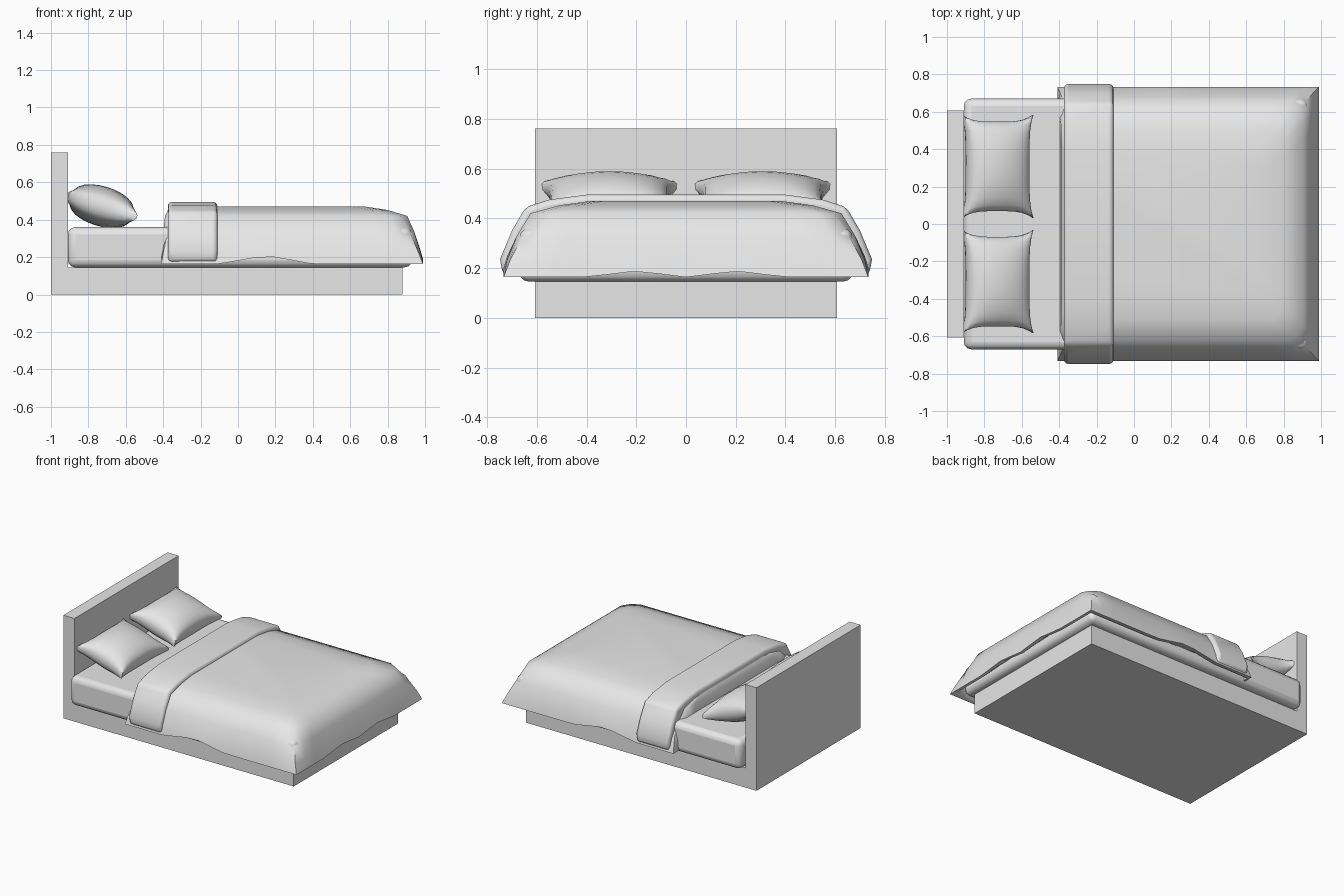
import bpy, bmesh, math
from mathutils import Matrix, Vector

cube = bpy.data.objects.get("Cube")
if cube:
    bpy.data.objects.remove(cube, do_unlink=True)

grey = bpy.data.materials.new("plain_grey")
grey.use_nodes = True
grey.diffuse_color = (0.8, 0.8, 0.8, 1)
grey.node_tree.nodes["Principled BSDF"].inputs["Base Color"].default_value = (0.8, 0.8, 0.8, 1)


def finish(name, bm, bevel=0, segments=3, smooth=True):
    """Turn a bmesh into a named object with optional rounded edges."""
    bmesh.ops.recalc_face_normals(bm, faces=bm.faces[:])
    mesh = bpy.data.meshes.new(name)
    bm.to_mesh(mesh)
    bm.free()
    mesh.materials.append(grey)
    ob = bpy.data.objects.new(name, mesh)
    bpy.context.scene.collection.objects.link(ob)
    if bevel:
        mod = ob.modifiers.new("rounding", "BEVEL")
        mod.width, mod.segments = bevel, segments
        mod.limit_method, mod.angle_limit = "ANGLE", math.radians(40)
    if smooth:
        bpy.ops.object.select_all(action="DESELECT")
        ob.select_set(True)
        bpy.context.view_layer.objects.active = ob
        bpy.ops.object.shade_smooth_by_angle(angle=math.radians(50))
    return ob


def extrude(name, outline, axis, start, end, **kw):
    """Extrude a closed outline of (a, z) points along x or y."""
    bm = bmesh.new()
    make = (lambda a, z, d: (d, a, z)) if axis == "x" else (lambda a, z, d: (a, d, z))
    face = bm.faces.new([bm.verts.new(make(a, z, start)) for a, z in outline])
    new = bmesh.ops.extrude_face_region(bm, geom=[face])["geom"]
    move = Vector(make(0, 0, end - start))
    bmesh.ops.translate(bm, vec=move, verts=[v for v in new if isinstance(v, bmesh.types.BMVert)])
    return finish(name, bm, **kw)


# Base and headboard share one L-shaped side profile
extrude("base_and_headboard",
        [(-1, 0), (0.88, 0), (0.88, 0.145), (-0.91, 0.145), (-0.91, 0.76), (-1, 0.76)],
        "y", -0.607, 0.607, smooth=False)

# Mattress
extrude("mattress", [(-0.91, 0.145), (0.93, 0.145), (0.93, 0.36), (-0.91, 0.36)],
        "y", -0.67, 0.67, bevel=0.04)


# Duvet: rings from the flat top out to a wavy hem, then tucked back under
def hem_wave(x, y, along_x):
    if along_x:
        return 0.045 * max(0, 1 - abs(x - 0.15) / 0.25)
    return 0.025 * max(0, 1 - abs(abs(y) - 0.2) / 0.2)


def duvet(name, rings, steps=14):
    bm = bmesh.new()
    corners = [(1, 1), (0, 1), (0, -1), (1, -1)]
    loops = []
    for x0, x1, half, z, cut, wave in rings:
        loop = []
        for i, (a, b) in enumerate(corners):
            c, d = corners[(i + 1) % 4]
            for k in range(steps):
                t = k / steps
                x = x0 + (x1 - x0) * (a + (c - a) * t)
                y = half * (b + (d - b) * t)
                lift = wave * hem_wave(x, y, b == d)
                if k == 0:      # soften the corner
                    x += cut * (1 - 2 * a)
                    y -= cut * b
                loop.append(bm.verts.new((x, y, z + lift)))
        loops.append(loop)
    for inner, outer in zip(loops, loops[1:]):
        for i in range(len(inner)):
            j = (i + 1) % len(inner)
            bm.faces.new((inner[i], inner[j], outer[j], outer[i]))
    bm.faces.new(loops[0])
    bm.faces.new(loops[-1])
    return finish(name, bm)


duvet("duvet", [
    (-0.36, 0.68, 0.38, 0.47, 0.03, 0),
    (-0.375, 0.80, 0.51, 0.452, 0.03, 0),
    (-0.39, 0.905, 0.625, 0.42, 0.035, 0),
    (-0.40, 0.945, 0.68, 0.33, 0.025, 0),
    (-0.41, 0.975, 0.72, 0.23, 0.012, 0.4),
    (-0.41, 0.99, 0.733, 0.163, 0, 1),
    (-0.40, 0.965, 0.70, 0.166, 0, 1),
    (-0.39, 0.92, 0.66, 0.22, 0, 0),
])

# Turned-back fold of the duvet
half = [(0.40, 0.495), (0.55, 0.475), (0.645, 0.445), (0.70, 0.35), (0.748, 0.235),
        (0.735, 0.17), (0.69, 0.175), (0.655, 0.21)]
extrude("duvet_fold", half + [(-y, z) for y, z in reversed(half)],
        "x", -0.375, -0.11, bevel=0.022)


# Pillows: puffed grids with pinched sides, leaning on the headboard
def pillow(name, side, n=12):
    bm = bmesh.new()
    place = Matrix.Translation((-0.73, 0.308 * side, 0.472)) @ Matrix.Rotation(math.radians(17), 4, "Y")
    for face_side in (1, -1):
        grid = []
        for i in range(n + 1):
            row = []
            u = math.sin(math.pi / 2 * (2 * i / n - 1))
            for j in range(n + 1):
                v = math.sin(math.pi / 2 * (2 * j / n - 1))
                x = 0.198 * u * (1 - 0.13 * (1 - v ** 4))
                y = 0.275 * v * (1 - 0.13 * (1 - u ** 4))
                puff = ((1 - u * u) * (1 - v * v)) ** 0.42
                p = place @ Vector((x, y, face_side * (0.012 + 0.095 * puff)))
                p.z = max(p.z, 0.357)
                p.x = max(p.x, -0.912)
                row.append(bm.verts.new(p))
            grid.append(row)
        for i in range(n):
            for j in range(n):
                bm.faces.new((grid[i][j], grid[i + 1][j], grid[i + 1][j + 1], grid[i][j + 1]))
    # Sew the two halves together along the rim
    rim = [e for e in bm.edges if e.is_boundary]
    bmesh.ops.bridge_loops(bm, edges=rim)
    return finish(name, bm)


pillow("left_pillow", 1)
pillow("right_pillow", -1)
